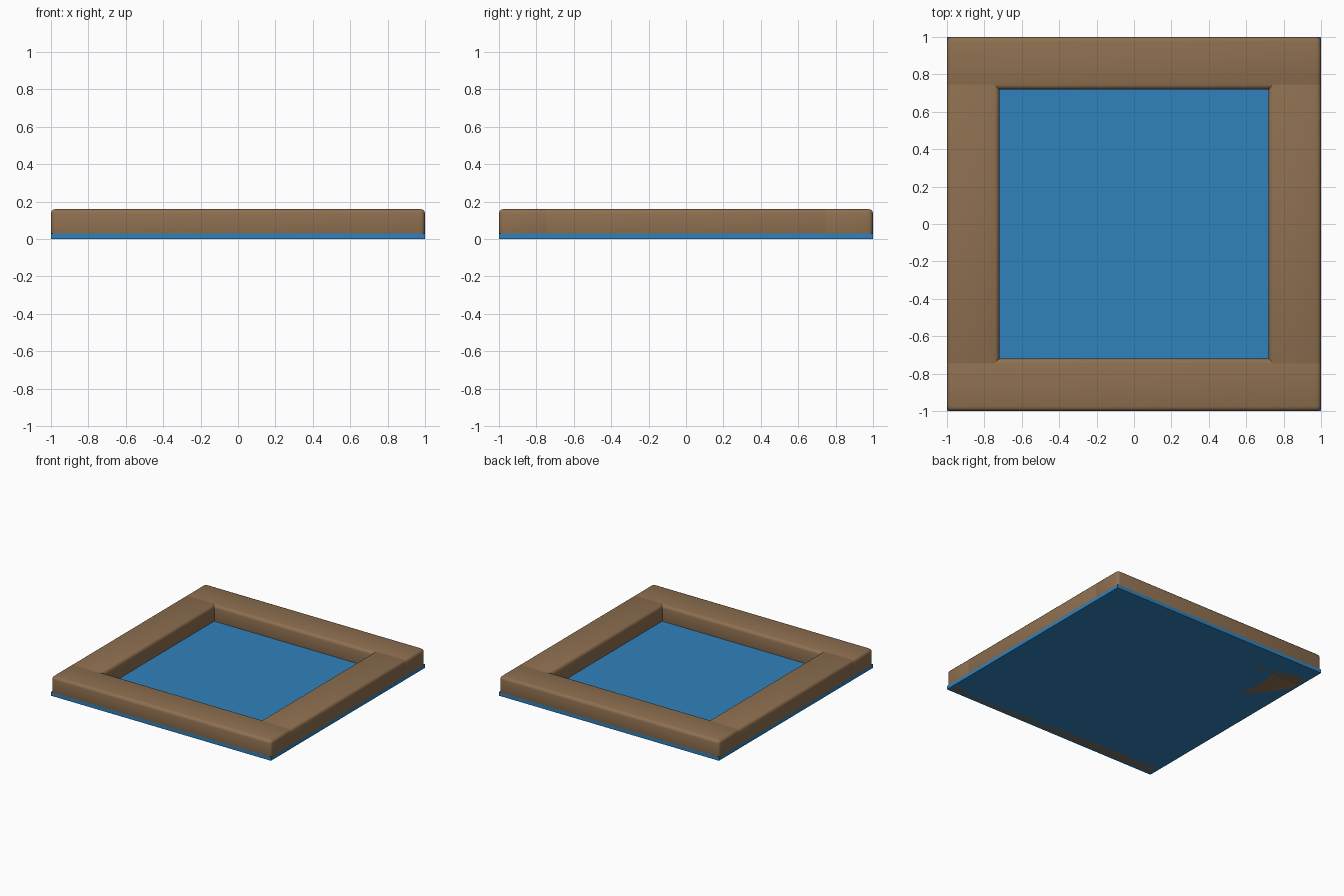
import bpy

if "Cube" in bpy.data.objects:
    bpy.data.objects.remove(bpy.data.objects["Cube"])


def material(name, color):
    m = bpy.data.materials.new(name)
    m.diffuse_color = color
    m.use_nodes = True
    m.node_tree.nodes["Principled BSDF"].inputs["Base Color"].default_value = m.diffuse_color
    return m


wood = material("wood", (0.27, 0.16, 0.08, 1))
water = material("water", (0.03, 0.22, 0.50, 1))


def box(name, loc, size, mat, bevel=0):
    bpy.ops.mesh.primitive_cube_add(size=1, location=loc)
    ob = bpy.context.object
    ob.name = name
    ob.scale = size
    bpy.ops.object.transform_apply(location=False, rotation=False, scale=True)
    ob.data.materials.append(mat)
    if bevel:
        mod = ob.modifiers.new("bevel", "BEVEL")
        mod.width = bevel
        mod.segments = 3
        bpy.ops.object.shade_smooth()
    return ob


# Water sheet under the whole frame
box("water_slab", (0, 0, 0.015), (2, 2, 0.03), water)

# Four rounded rim beams; the side beams run into the front and back ones
H, W, R = 0.16, 0.28, 0.025
for name, s in (("front_rim", -1), ("back_rim", 1)):
    box(name, (0, s * (1 - W / 2), H / 2), (2, W, H), wood, R)
for name, s in (("left_rim", -1), ("right_rim", 1)):
    box(name, (s * (1 - W / 2), 0, H / 2), (W, 1.54, H), wood, R)
